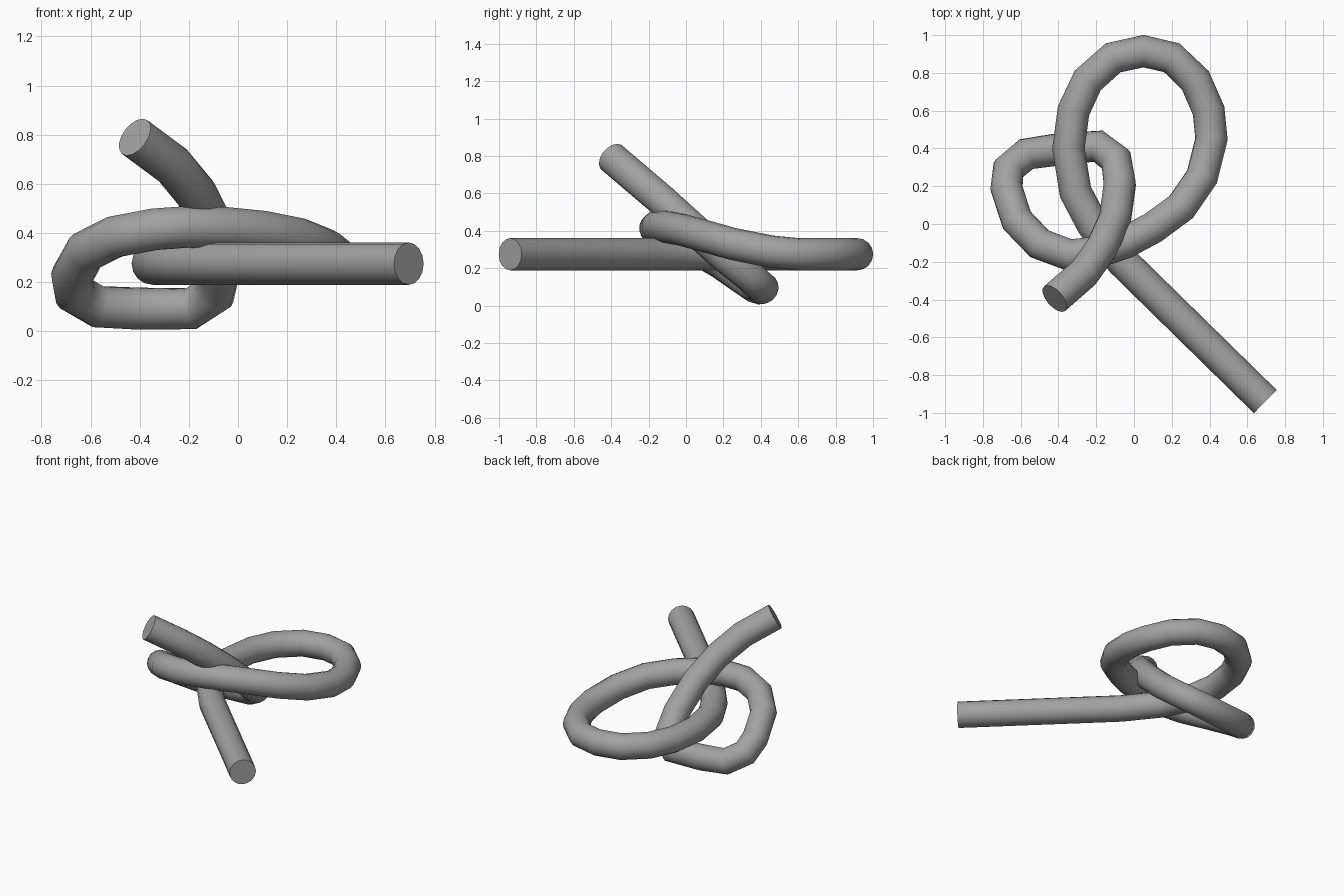
import bpy

# Remove the default object
cube = bpy.data.objects.get("Cube")
if cube:
    bpy.data.objects.remove(cube, do_unlink=True)

RADIUS = 0.086

# Plain grey rope colour
grey = bpy.data.materials.new("rope_grey")
grey.use_nodes = True
colour = (0.36, 0.36, 0.36, 1)
grey.diffuse_color = colour
grey.node_tree.nodes["Principled BSDF"].inputs["Base Color"].default_value = colour

# Centre line of the knot: straight tail, large loop, small tilted loop, rising tail
straight_tail = [(.695, -.94, .275), (-.06, -.2, .275), (-.22, 0, .275)]
large_loop = [(-.31, .17, .275), (-.347, .4, .275), (-.32, .6, .275), (-.245, .76, .275),
              (-.11, .88, .275), (.05, .915, .275), (.2, .88, .275), (.325, .76, .275),
              (.395, .6, .275), (.41, .45, .29), (.36, .25, .33), (.25, .09, .375)]
small_loop = [(.1, -.02, .405), (-.05, -.1, .42), (-.2, -.15, .425), (-.34, -.165, .415),
              (-.5, -.105, .385), (-.62, .02, .325), (-.675, .19, .225),
              (-.665, .29, .155), (-.57, .37, .1), (-.4, .395, .092), (-.19, .412, .092)]
rising_tail = [(-.095, .34, .155), (-.075, .21, .26), (-.1, .03, .42),
               (-.17, -.125, .56), (-.265, -.26, .675), (-.42, -.395, .79)]
path = straight_tail + large_loop + small_loop + rising_tail

# Sweep a round section along the centre line
curve = bpy.data.curves.new("knotted_rope", "CURVE")
curve.dimensions = "3D"
curve.bevel_depth = RADIUS
curve.bevel_resolution = 6
curve.use_fill_caps = True
spline = curve.splines.new("POLY")
spline.points.add(len(path) - 1)
for point, co in zip(spline.points, path):
    point.co = (*co, 1)

rope = bpy.data.objects.new("knotted_rope", curve)
bpy.context.collection.objects.link(rope)
curve.materials.append(grey)

# Turn it into a mesh, smooth along the tube with sharp cut ends
bpy.ops.object.select_all(action="DESELECT")
rope.select_set(True)
bpy.context.view_layer.objects.active = rope
bpy.ops.object.convert(target="MESH")
bpy.ops.object.shade_smooth_by_angle(angle=1.0)
